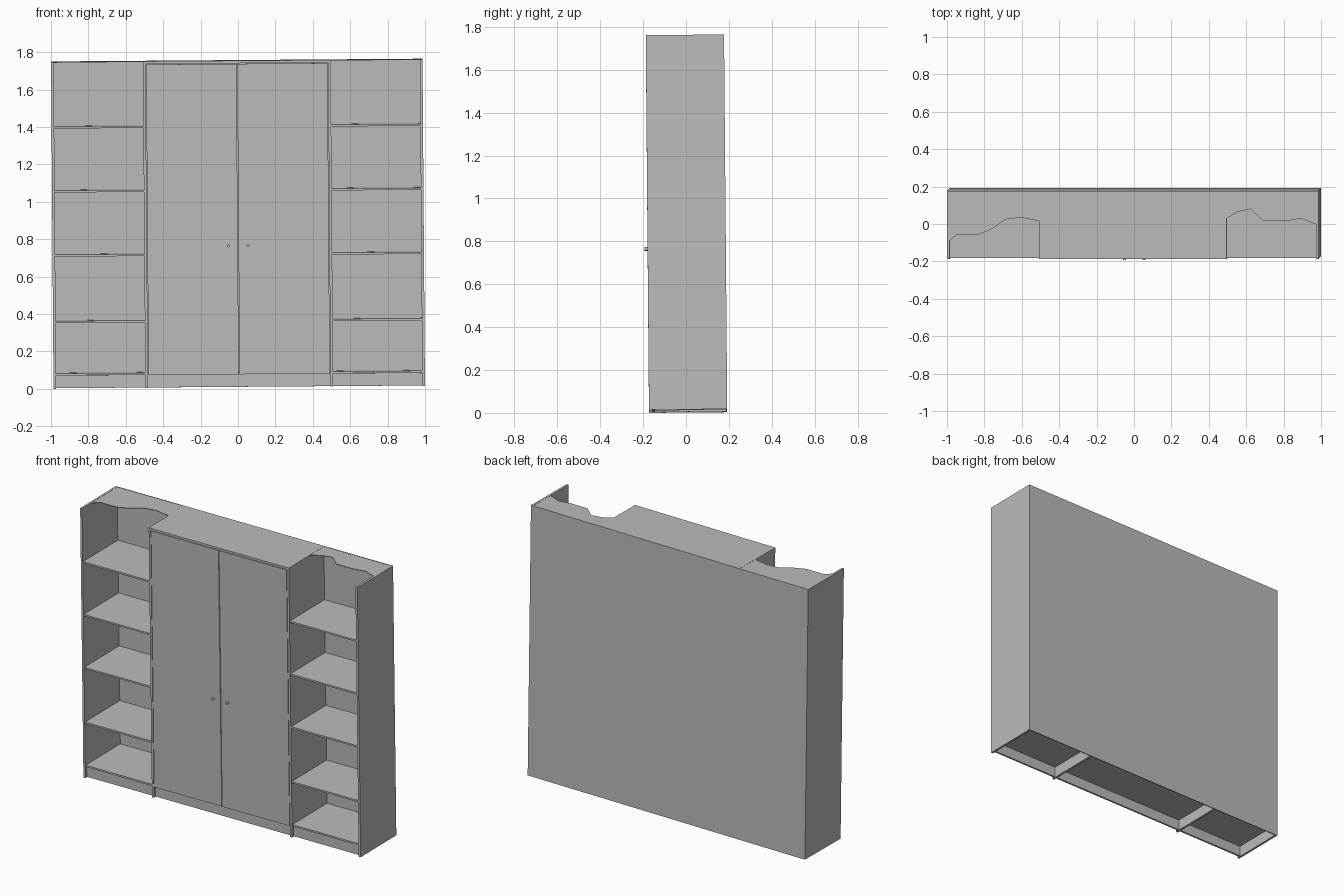
import bpy, bmesh
from mathutils import Matrix, Vector

cube = bpy.data.objects.get("Cube")
if cube:
    bpy.data.objects.remove(cube, do_unlink=True)

# One plain grey finish
grey = bpy.data.materials.new("plain grey")
grey.use_nodes = True
colour = (0.5, 0.5, 0.5, 1)
grey.diffuse_color = colour
grey.node_tree.nodes["Principled BSDF"].inputs["Base Color"].default_value = colour

W, D, H = 0.993, 0.1825, 1.747      # half width, half depth, height
T = 0.014                           # board thickness
INNER = 0.495                       # centre of the two dividers
BASE = 0.07                         # underside of the bottom boards
# The whole unit leans slightly forward and sideways
LEAN = (Matrix.Translation((0.0066, 0.0098, 0.009))
        @ Matrix.Rotation(-0.0075, 4, 'Y') @ Matrix.Rotation(0.0085, 4, 'X'))


def finish(name, bm):
    bmesh.ops.recalc_face_normals(bm, faces=bm.faces)
    bm.transform(LEAN)
    mesh = bpy.data.meshes.new(name)
    bm.to_mesh(mesh)
    bm.free()
    mesh.materials.append(grey)
    obj = bpy.data.objects.new(name, mesh)
    bpy.context.scene.collection.objects.link(obj)
    return obj


def board(name, x, y, z):
    """Box spanning the given (low, high) ranges."""
    bm = bmesh.new()
    size = [b - a for a, b in (x, y, z)]
    mid = [(a + b) / 2 for a, b in (x, y, z)]
    bmesh.ops.create_cube(bm, size=1, matrix=Matrix.Translation(mid) @ Matrix.Diagonal((*size, 1)))
    return finish(name, bm)


def torn_top(name, edge):
    """Thin sheet from a ragged front edge to the back."""
    bm = bmesh.new()
    outline = edge + [(edge[-1][0], D), (edge[0][0], D)]
    face = bm.faces.new([bm.verts.new((x, y, H - 0.001)) for x, y in outline])
    ext = bmesh.ops.extrude_face_region(bm, geom=[face])
    verts = [g for g in ext["geom"] if isinstance(g, bmesh.types.BMVert)]
    bmesh.ops.translate(bm, vec=Vector((0, 0, -0.004)), verts=verts)
    return finish(name, bm)


# Back, uprights and base
board("back_panel", (-W, W), (D - 0.006, D), (0, H))
for side, s in (("left", 1), ("right", -1)):
    board(f"{side}_side_panel", sorted((s * W, s * (W - T))), (-D, D), (0, H))
    board(f"{side}_divider", (s * INNER - T / 2, s * INNER + T / 2), (-D, D), (0, H))
board("kick_board", (-W + T, W - T), (-D + 0.015, -D + 0.027), (0.003, BASE))

# Open shelves in both side bays
for side, s in (("left", 1), ("right", -1)):
    span = sorted((s * INNER, s * (W - T / 2)))
    for i, top in enumerate((0.082, 0.362, 0.717, 1.06, 1.402)):
        board(f"{side}_shelf_{i + 1}", span, (-D + 0.004, D - 0.003), (top - 0.011, top))

# Ragged tops of the bays
torn_top("right_bay_top", [(-0.985, -0.09), (-0.94, -0.05), (-0.82, -0.05), (-0.75, -0.02),
                           (-0.68, 0.03), (-0.6, 0.04), (-0.495, 0.02)])
torn_top("left_bay_top", [(0.495, 0.03), (0.56, 0.07), (0.63, 0.085), (0.7, 0.02),
                          (0.82, 0.02), (0.9, 0.035), (0.985, 0.0)])

# Centre cupboard
board("cupboard_top", (-INNER, INNER), (-D, D), (H - T, H))
board("cupboard_floor", (-INNER, INNER), (-D + 0.015, D - 0.003), (BASE, BASE + 0.011))
for side, s in (("left", 1), ("right", -1)):
    board(f"{side}_door", sorted((s * 0.002, s * 0.485)), (-D, -D + T), (BASE, H - T - 0.003))
    # Round door knob
    bm = bmesh.new()
    bmesh.ops.create_cone(bm, cap_ends=True, segments=12, radius1=0.008, radius2=0.008, depth=0.014,
                          matrix=Matrix.Translation((s * 0.052, -D - 0.007, 0.757))
                          @ Matrix.Rotation(1.5708, 4, 'X'))
    finish(f"{side}_knob", bm)
